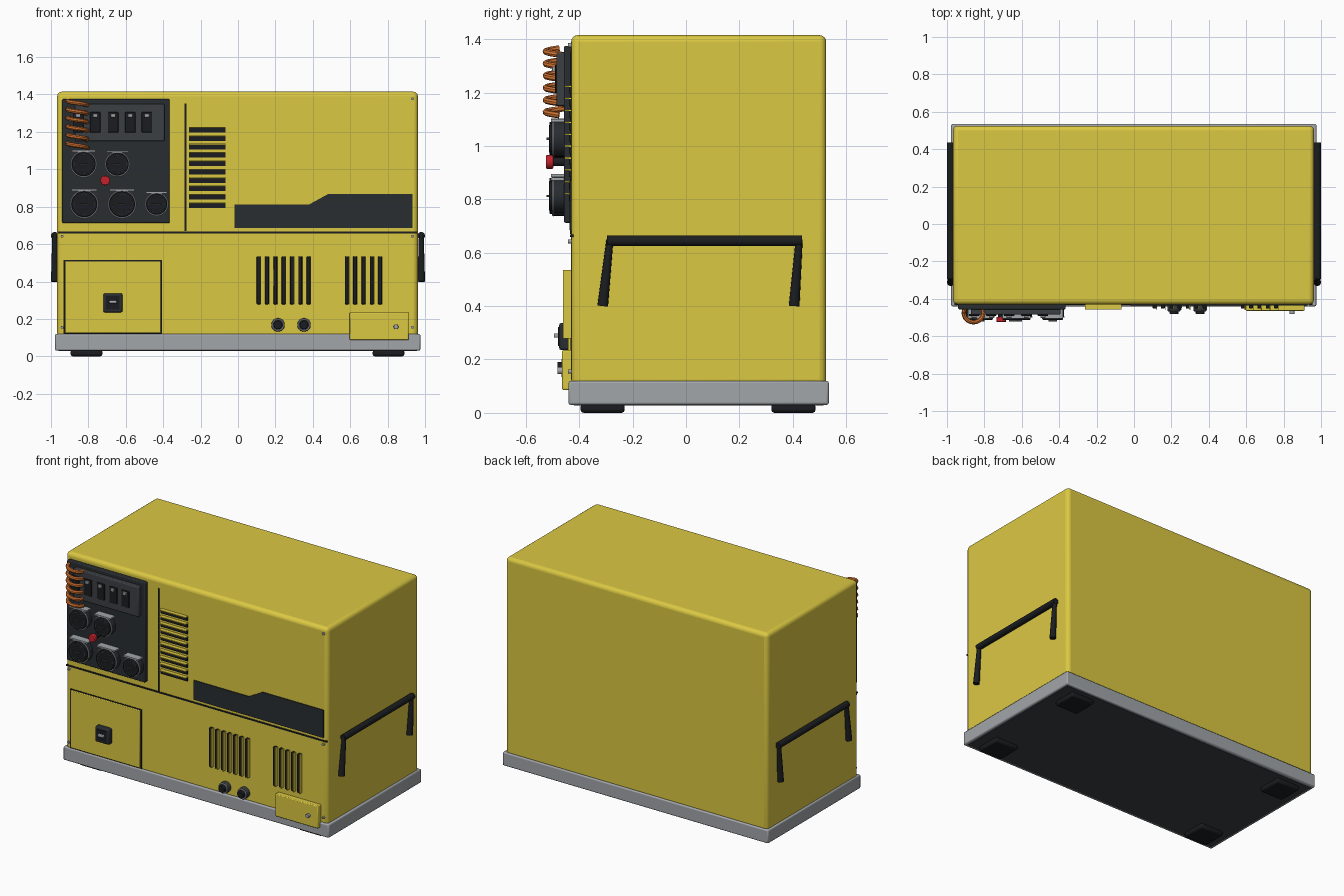
import bpy, bmesh, math
from mathutils import Vector

if "Cube" in bpy.data.objects:
    bpy.data.objects.remove(bpy.data.objects["Cube"])

def mat(name, rgb):
    m = bpy.data.materials.new(name)
    m.diffuse_color = (*rgb, 1)
    m.use_nodes = True
    m.node_tree.nodes["Principled BSDF"].inputs["Base Color"].default_value = m.diffuse_color
    return m

YELLOW = mat("yellow paint", (0.71, 0.58, 0.055))
DARK = mat("dark plastic", (0.022, 0.026, 0.031))
BLACK = mat("black rubber", (0.011, 0.012, 0.014))
SLATE = mat("slate plastic", (0.045, 0.05, 0.056))
STEEL = mat("steel", (0.36, 0.38, 0.40))
ORANGE = mat("orange cable", (0.65, 0.17, 0.03))
RED = mat("red button", (0.55, 0.015, 0.025))
FRONT = -0.43

def finish(o, name, m, bevel=0.0, seg=2):
    o.name = name
    o.data.materials.append(m)
    if bevel:
        b = o.modifiers.new("bevel", 'BEVEL')
        b.width, b.segments, b.limit_method = bevel, seg, 'ANGLE'
    bpy.ops.object.select_all(action='DESELECT')
    o.select_set(True)
    bpy.context.view_layer.objects.active = o
    bpy.ops.object.shade_smooth_by_angle(angle=math.radians(35))
    return o

def box(name, x, y, z, m, bevel=0.0, seg=2):
    """Box from (min, max) pairs."""
    bpy.ops.mesh.primitive_cube_add(size=1)
    o = bpy.context.object
    lo, hi = Vector((x[0], y[0], z[0])), Vector((x[1], y[1], z[1]))
    size, mid = hi - lo, (hi + lo) / 2
    for v in o.data.vertices:
        v.co = Vector(a * b for a, b in zip(v.co, size))
    o.location = mid
    return finish(o, name, m, bevel, seg)

def rod(name, a, b, r1, r2, m, sides=24, bevel=0.0):
    """Cylinder or cone from a to b."""
    a, b = Vector(a), Vector(b)
    bpy.ops.mesh.primitive_cone_add(vertices=sides, radius1=r1, radius2=r2, depth=(b - a).length)
    o = bpy.context.object
    o.location = (a + b) / 2
    o.rotation_euler = (b - a).to_track_quat('Z', 'Y').to_euler()
    return finish(o, name, m, bevel)

def disc(name, x, z, r, y0, y1, m, sides=32, bevel=0.0):
    return rod(name, (x, y0, z), (x, y1, z), r, r, m, sides, bevel)

def ring(name, x, y, z, r, t, m):
    bpy.ops.mesh.primitive_torus_add(location=(x, y, z), rotation=(math.pi / 2, 0, 0),
        major_radius=r, minor_radius=t, major_segments=32, minor_segments=8)
    return finish(bpy.context.object, name, m)

# housing, base tray and feet
box("housing", (-0.967, 0.962), (FRONT, 0.525), (0.10, 1.415), YELLOW, 0.025, 4)
box("base_tray", (-0.978, 0.975), (-0.44, 0.535), (0.03, 0.12), STEEL, 0.008)
box("base_underside", (-0.96, 0.957), (-0.42, 0.515), (0.028, 0.05), SLATE)
for x in (-0.81, 0.805):
    for y in (-0.3125, 0.4025):
        box("foot", (x - 0.085, x + 0.085), (y - 0.083, y + 0.083), (0, 0.035), BLACK, 0.012)

# side carrying handles
for s in (-1, 1):
    x = s * 0.98
    rod("handle_bar", (x, -0.295, 0.645), (x, 0.435, 0.645), 0.02, 0.02, BLACK)
    for top, foot in ((-0.285, -0.312), (0.424, 0.405)):
        rod("handle_leg", (x, foot, 0.40), (x, top, 0.65), 0.02, 0.013, BLACK)

# seams on the front
box("horizontal_seam", (-0.96, 0.955), (FRONT - 0.004, -0.42), (0.658, 0.668), BLACK)
box("vertical_seam", (-0.286, -0.276), (FRONT - 0.004, -0.42), (0.67, 1.353), BLACK)

# control panel with switch strip
box("control_panel", (-0.94, -0.365), (-0.457, -0.42), (0.712, 1.375), DARK, 0.006)
box("switch_strip", (-0.872, -0.393), (-0.485, -0.45), (1.15, 1.35), SLATE, 0.006)
for x in (-0.855, -0.763, -0.668, -0.576, -0.487):
    box("switch_body", (x - 0.028, x + 0.028), (-0.491, -0.48), (1.197, 1.305), BLACK, 0.003)
    box("switch_toggle", (x - 0.013, x + 0.013), (-0.502, -0.488), (1.278, 1.298), STEEL, 0.002)

# power sockets with hinged lids
for x, z, r in ((-0.825, 1.027, 0.07), (-0.645, 1.027, 0.066), (-0.822, 0.813, 0.075),
                (-0.62, 0.813, 0.075), (-0.435, 0.813, 0.062)):
    disc("socket_body", x, z, r, -0.45, -0.495, DARK)
    disc("socket_lid", x, z, r * 0.9, -0.49, -0.512, BLACK, 32, 0.004)
    ring("socket_rim", x, -0.497, z, r - 0.002, 0.004, STEEL)
    ring("socket_lid_ring", x, -0.511, z, r * 0.72, 0.002, SLATE)
    box("socket_hinge", (x - r * 0.9, x + r * 0.9), (-0.505, -0.455), (z + r - 0.004, z + r + 0.006), STEEL)
    box("socket_grip", (x - 0.022, x + 0.022), (-0.522, -0.508), (z - 0.004, z + 0.004), SLATE)

# emergency stop
disc("stop_button_stem", -0.71, 0.94, 0.016, -0.45, -0.505, BLACK)
disc("stop_button", -0.71, 0.94, 0.026, -0.497, -0.525, RED, 24, 0.005)

# coiled cable
curve = bpy.data.curves.new("coiled_cable", 'CURVE')
curve.dimensions = '3D'
curve.bevel_depth, curve.bevel_resolution, curve.use_fill_caps = 0.012, 2, True
n, turns = 132, 5.5
sp = curve.splines.new('POLY')
sp.points.add(n)
for i, p in enumerate(sp.points):
    a = 2 * math.pi * turns * i / n
    p.co = (-0.858 + 0.052 * math.cos(a), -0.475 - 0.05 * math.sin(a), 1.115 + 0.25 * i / n, 1)
cable = bpy.data.objects.new("coiled_cable", curve)
bpy.context.collection.objects.link(cable)
bpy.ops.object.select_all(action='DESELECT')
cable.select_set(True)
bpy.context.view_layer.objects.active = cable
bpy.ops.object.convert(target='MESH')
finish(bpy.context.object, "coiled_cable", ORANGE)

# upper horizontal louvres
for i in range(10):
    z = 1.208 - i * 0.0447
    box("air_slot", (-0.263, -0.067), (-0.438, -0.42), (z - 0.012, z + 0.012), BLACK)
    box("air_slot_hood", (-0.263, -0.067), (-0.456, -0.425), (z + 0.012, z + 0.018), YELLOW)

# lower vertical louvres
for x0, count in ((0.11, 7), (0.581, 5)):
    for i in range(count):
        x = x0 + i * 0.0445
        box("vent_slot", (x - 0.01, x + 0.01), (-0.452, -0.42), (0.278, 0.535), BLACK, 0.004)
        box("vent_hood", (x + 0.01, x + 0.014), (-0.46, -0.425), (0.278, 0.535), YELLOW)

# dark stepped trim plate
outline = [(-0.02, 0.685), (0.933, 0.685), (0.933, 0.869), (0.484, 0.869), (0.382, 0.813), (-0.02, 0.813)]
bm = bmesh.new()
face = bm.faces.new([bm.verts.new((x, -0.437, z)) for x, z in outline])
out = bmesh.ops.extrude_face_region(bm, geom=[face])
bmesh.ops.translate(bm, vec=(0, 0.02, 0), verts=[v for v in out["geom"] if isinstance(v, bmesh.types.BMVert)])
bmesh.ops.recalc_face_normals(bm, faces=bm.faces)
me = bpy.data.meshes.new("trim_plate")
bm.to_mesh(me)
bm.free()
trim = bpy.data.objects.new("trim_plate", me)
bpy.context.collection.objects.link(trim)
finish(trim, "trim_plate", DARK)

# service door with latch
box("service_door_gap", (-0.932, -0.406), (-0.433, -0.42), (0.12, 0.514), BLACK)
box("service_door", (-0.925, -0.413), (-0.442, -0.42), (0.125, 0.508), YELLOW, 0.004)
box("latch_plate", (-0.72, -0.618), (-0.475, -0.43), (0.235, 0.337), DARK, 0.008)
box("latch_recess", (-0.705, -0.633), (-0.479, -0.46), (0.25, 0.322), BLACK)
box("latch_handle", (-0.69, -0.648), (-0.495, -0.47), (0.282, 0.298), STEEL, 0.004)

# drain cover and its lock
box("drain_cover", (0.597, 0.912), (-0.464, -0.42), (0.086, 0.235), YELLOW, 0.005)
disc("drain_lock", 0.845, 0.158, 0.013, -0.455, -0.482, STEEL, 16, 0.002)

# hose connectors
for x in (0.214, 0.353):
    disc("connector_flange", x, 0.168, 0.036, -0.42, -0.462, SLATE, 32, 0.003)
    ring("connector_ring", x, -0.463, 0.168, 0.03, 0.004, STEEL)
    disc("connector_cap", x, 0.168, 0.023, -0.45, -0.482, BLACK, 24, 0.003)

# corner screws
for x, z in ((0.933, 1.377), (-0.94, 0.642), (0.933, 0.642), (-0.94, 0.155), (0.933, 0.155)):
    disc("screw", x, z, 0.008, -0.42, -0.442, STEEL, 12)
